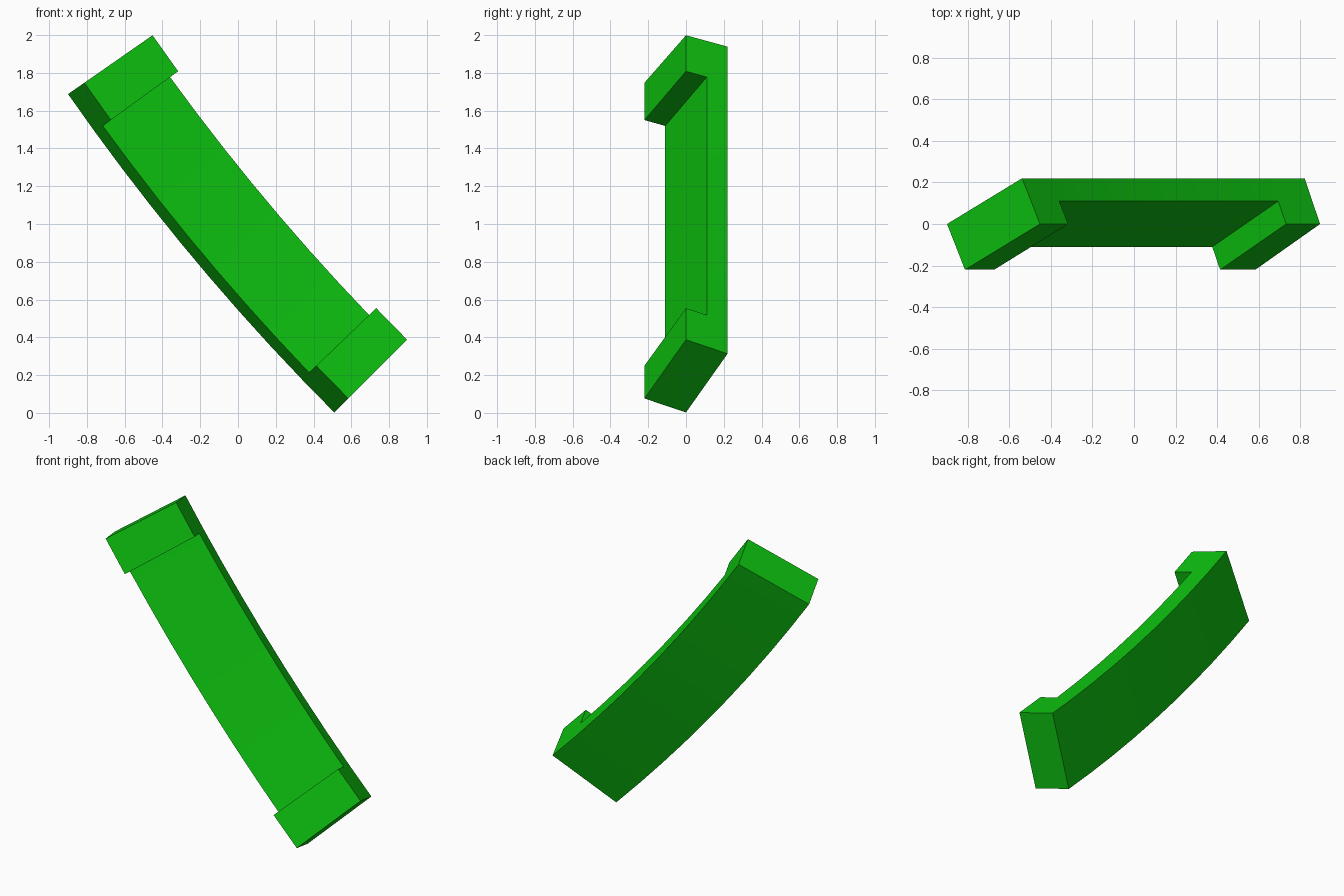
import bpy, bmesh, math

cube = bpy.data.objects.get("Cube")
if cube:
    bpy.data.objects.remove(cube, do_unlink=True)

# Single green material
green = bpy.data.materials.new("bright_green")
green.use_nodes = True
colour = (0.004, 0.54, 0.005, 1)
green.diffuse_color = colour
green.node_tree.nodes["Principled BSDF"].inputs["Base Color"].default_value = colour

# Gentle arc in the xz plane
RADIUS, SEGMENTS = 12.455, 9
MID, HALF = math.radians(39.9), math.radians(5.06)
CX = -0.195 + math.cos(MID) * RADIUS * math.cos(HALF)
CZ = 0.845 + math.sin(MID) * RADIUS * math.cos(HALF)

# Tilted rectangular section as (inward distance, y): the back half is the
# long bar, the front half is present only at the end lips
SECTION = [(0, 0), (0.44, 0.22), (0.4925, 0.11), (0.545, 0), (0.105, -0.22), (0.0525, -0.11)]
BAR = [0, 1, 2, 5]
FULL = [0, 1, 2, 3, 4, 5]
LIP = [2, 3, 4, 5]

bm = bmesh.new()
lip_rings = (0, 1, SEGMENTS - 1, SEGMENTS)
rings = []
for i in range(SEGMENTS + 1):
    a = MID - HALF + 2 * HALF * i / SEGMENTS
    used = FULL if i in lip_rings else BAR
    rings.append({k: bm.verts.new((CX - (RADIUS - SECTION[k][0]) * math.cos(a),
                                   SECTION[k][1],
                                   CZ - (RADIUS - SECTION[k][0]) * math.sin(a)))
                  for k in used})

# Sides: full section along the lips, bar section between them
for i in range(SEGMENTS):
    loop = FULL if i in (0, SEGMENTS - 1) else BAR
    p, q = rings[i], rings[i + 1]
    for j, k in zip(loop, loop[1:] + loop[:1]):
        bm.faces.new((p[j], p[k], q[k], q[j]))

# End caps and the inner walls of the lips
for i, loop in ((0, FULL), (1, LIP), (SEGMENTS - 1, LIP), (SEGMENTS, FULL)):
    bm.faces.new([rings[i][k] for k in loop])

bmesh.ops.recalc_face_normals(bm, faces=bm.faces)
mesh = bpy.data.meshes.new("curved_bar_with_lips")
bm.to_mesh(mesh)
bm.free()
mesh.materials.append(green)
bar = bpy.data.objects.new("curved_bar_with_lips", mesh)
bpy.context.collection.objects.link(bar)

# Smooth along the arc, sharp at the section corners
bpy.ops.object.select_all(action='DESELECT')
bar.select_set(True)
bpy.context.view_layer.objects.active = bar
bpy.ops.object.shade_smooth_by_angle(angle=math.radians(30))
